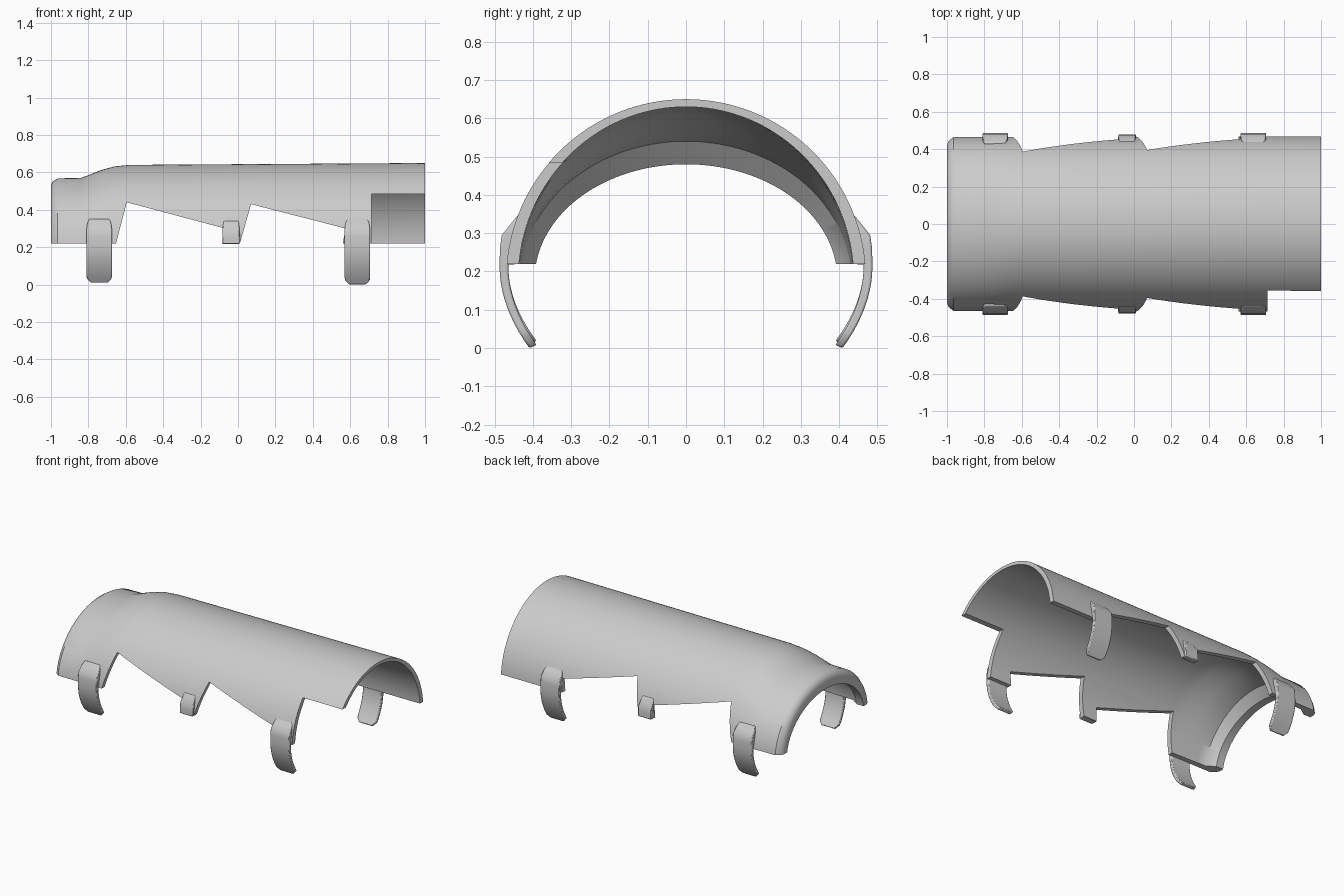
import bpy, bmesh, math

cube = bpy.data.objects.get("Cube")
if cube:
    bpy.data.objects.remove(cube, do_unlink=True)

grey = bpy.data.materials.new("light_grey")
grey.use_nodes = True
colour = (0.6, 0.6, 0.6, 1)
grey.diffuse_color = colour
grey.node_tree.nodes["Principled BSDF"].inputs["Base Color"].default_value = colour

BASE, CENTRE = 0.22, 0.18   # lower edge of the shell, axis height


def make_object(name, bm):
    bmesh.ops.recalc_face_normals(bm, faces=bm.faces)
    mesh = bpy.data.meshes.new(name)
    bm.to_mesh(mesh)
    bm.free()
    mesh.materials.append(grey)
    obj = bpy.data.objects.new(name, mesh)
    bpy.context.collection.objects.link(obj)
    return obj


def activate(obj):
    bpy.ops.object.select_all(action='DESELECT')
    obj.select_set(True)
    bpy.context.view_layer.objects.active = obj


def smooth(obj, angle=35):
    activate(obj)
    bpy.ops.object.shade_smooth_by_angle(angle=math.radians(angle))


def loft(name, rings, closed=False):
    """Skin rings of points; either cap the ends or join last to first."""
    bm = bmesh.new()
    loops = [[bm.verts.new(p) for p in ring] for ring in rings]
    n = len(loops[0])
    pairs = list(zip(loops, loops[1:]))
    for a, b in pairs:
        for i in range(n):
            j = (i + 1) % n
            bm.faces.new((a[i], a[j], b[j], b[i]))
    bm.faces.new(loops[0])
    bm.faces.new(loops[-1])
    return make_object(name, bm)


def arch(x, half_width, top, steps=72):
    """Elliptic arch from one lower edge over the top to the other."""
    h = top - CENTRE
    start = math.asin((BASE - CENTRE) / h)
    angles = [start + (math.pi - 2 * start) * i / steps for i in range(steps + 1)]
    return [(x, half_width * math.cos(t), CENTRE + h * math.sin(t)) for t in angles]


# Shell: outer and inner lengthwise profiles (x, half width, top)
outer = [(-1, .425, .53), (-.99, .448, .552), (-.965, .467, .568), (-.84, .468, .57),
         (-.80, .468, .585), (-.73, .468, .613), (-.66, .468, .632), (-.58, .469, .64),
         (1, .47, .65)]
inner = [(1, .438, .63), (-.58, .438, .62), (-.66, .436, .61), (-.75, .434, .58),
         (-.84, .432, .55), (-.90, .43, .54), (-.95, .395, .48), (-1, .395, .48)]

bm = bmesh.new()
rows = [[bm.verts.new(p) for p in arch(*s)] for s in outer + inner]
for a, b in zip(rows, rows[1:] + rows[:1]):
    for i in range(len(a) - 1):
        bm.faces.new((a[i], a[i + 1], b[i + 1], b[i]))
# Flat lower edges, one quad between each outer and inner pair
for k in (0, -1):
    bm.faces.new([row[k] for row in rows])
shell = make_object("half_pipe_shell", bm)


def cut(name, outline, y0, y1):
    """Subtract an x-z outline extruded along y from the shell."""
    cutter = loft(name, [[(x, y, z) for x, z in outline] for y in (y0, y1)])
    cutter.hide_render = True
    activate(shell)
    mod = shell.modifiers.new(name, 'BOOLEAN')
    mod.operation, mod.solver, mod.object = 'DIFFERENCE', 'EXACT', cutter
    bpy.ops.object.modifier_apply(modifier=name)
    bpy.data.objects.remove(cutter, do_unlink=True)


# Sawtooth notches through both sides, and the front end corner
cut("rear_notch", [(-.66, .1), (-.652, .22), (-.595, .44), (-.07, .3),
                   (-.085, .22), (-.085, .1)], -1, 1)
cut("front_notch", [(.01, .1), (.01, .22), (.07, .43), (.575, .3),
                    (.56, .22), (.56, .1)], -1, 1)
cut("end_corner", [(.715, .1), (.715, .485), (1.1, .485), (1.1, .1)], -1, 0)
smooth(shell)


def strip(name, x, side, rows):
    """Bent strip; rows are (z, outer y, inner y, half width)."""
    obj = loft(name, [[(x - w, side * yo, z), (x + w, side * yo, z),
                       (x + w, side * yi, z + dz), (x - w, side * yi, z + dz)]
                      for z, yo, yi, w, dz in rows])
    bevel = obj.modifiers.new("soft_edges", 'BEVEL')
    bevel.width, bevel.segments, bevel.limit_method = 0.005, 2, 'ANGLE'
    bevel.angle_limit = math.radians(50)
    smooth(obj, 40)


# Hooked clips: fairing on the shell, then an arc curling inward
def clip_rows(foot):
    rows = [(.35, .437, .425, .055, 0), (.325, .457, .432, .064, 0),
            (.295, .481, .444, .068, 0), (.26, .486, .45, .068, 0),
            (.215, .487, .464, .068, 0)]
    low = .215 - foot
    for i in range(1, 11):
        t = i / 10
        z = .215 - low * t
        bend = .078 * t ** 2
        width = .068 - .022 * max(0, (t - .86) / .14) ** 2
        rows.append((z, .487 - bend, .464 - bend * .95, width, .008 * t))
    return rows


for side, label in ((-1, "right"), (1, "left")):
    strip(label + "_rear_clip", -.742, side, clip_rows(.01))
    strip(label + "_front_clip", .638, side, clip_rows(0))
    # Thickened pad on the middle tooth
    strip(label + "_middle_pad", -.037, side,
          [(.34, .442, .43, .04, 0), (.29, .476, .44, .046, 0),
           (.25, .479, .445, .047, 0), (.218, .479, .445, .047, 0)])
